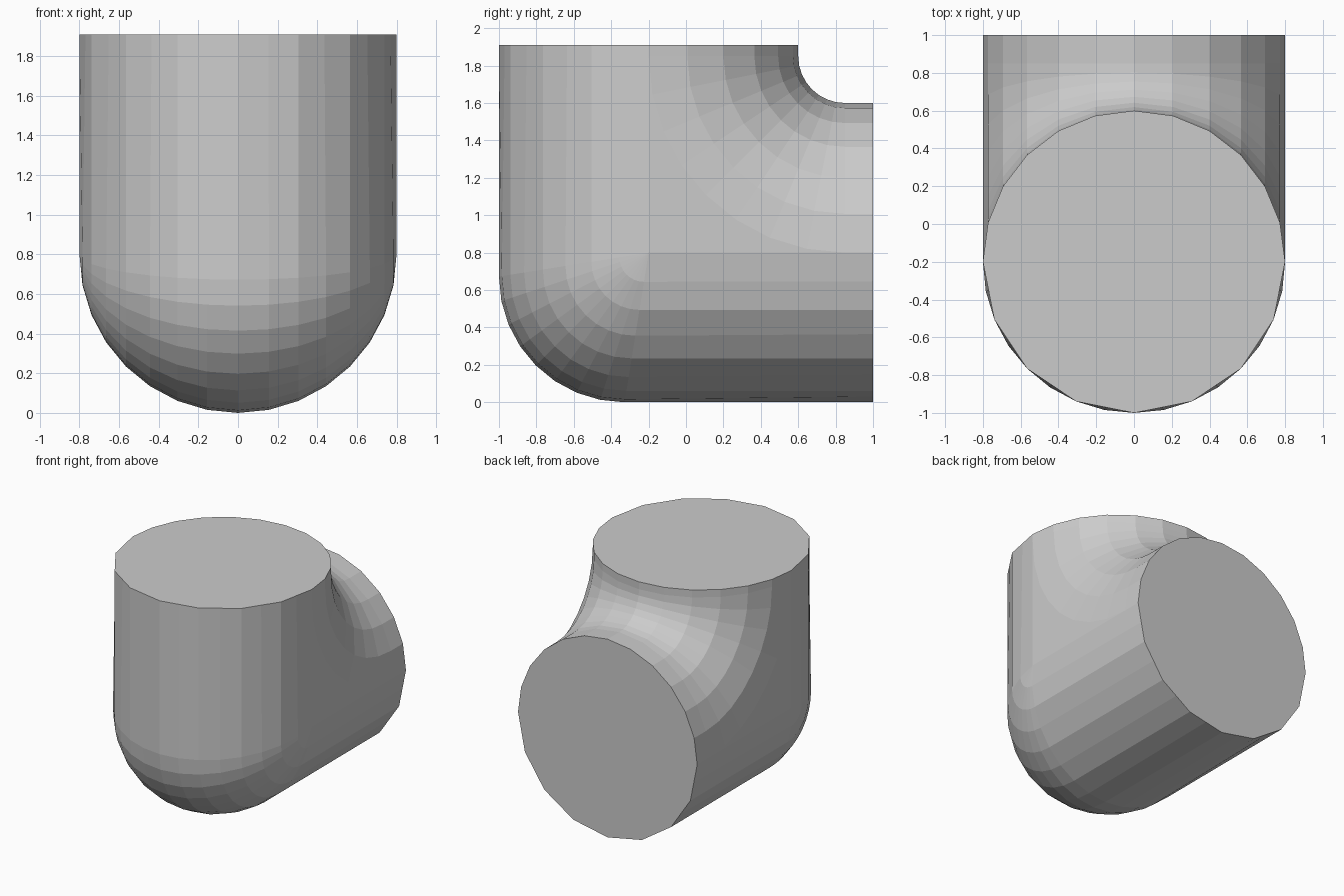
import bpy, bmesh
from math import sin, cos, pi

if "Cube" in bpy.data.objects:
    bpy.data.objects.remove(bpy.data.objects["Cube"])

R = 0.8                    # pipe radius
AY, AZ = -0.2, 0.8         # vertical axis y, horizontal axis z
TOP, BACK = 1.91, 1.0      # open ends
CY, CZ = 0.85, 1.85        # centre of the inner bend
STEPS = 8                  # facets along the bend


def inner_line(t):
    """Lengthwise line on the inner half: concentric bend."""
    x, h = R * cos(t), R * sin(t)
    r = CY - AY - h
    pts = [(x, AY + h, TOP)]
    for j in range(STEPS + 1):
        a = pi / 2 * j / STEPS
        pts.append((x, CY - r * cos(a), CZ - r * sin(a)))
    pts.append((x, BACK, AZ + h))
    return pts


def outer_line(k):
    """Lengthwise line on the outer half: rounded heel, coarser pipe ends."""
    def section(n):
        t = pi + pi * n / 16
        return R * cos(t), -R * sin(t)
    x, h = section(k)
    if k % 2:
        (x0, h0), (x1, h1) = section(k - 1), section(k + 1)
        ex, eh = (x0 + x1) / 2, (h0 + h1) / 2
    else:
        ex, eh = x, h
    r = 0.84 * h
    pts = [(ex, AY - eh, TOP)]
    for j in range(STEPS + 1):
        a = pi / 2 * j / STEPS
        pts.append((x, AY - h + r - r * cos(a), AZ - h + r - r * sin(a)))
    pts.append((ex, BACK, AZ - eh))
    return pts


# Elbow skin: 12 facets on the inside, 16 on the heel
lines = [inner_line(pi * i / 12) for i in range(13)]
lines += [outer_line(k) for k in range(17)]

bm = bmesh.new()
grid = [[bm.verts.new(p) for p in line] for line in lines]
n = len(grid)
for i in range(n):
    a, b = grid[i], grid[(i + 1) % n]
    for j in range(len(a) - 1):
        bm.faces.new((a[j], a[j + 1], b[j + 1], b[j]))

# End caps
bm.faces.new([line[0] for line in grid])
bm.faces.new([line[-1] for line in reversed(grid)])
bmesh.ops.remove_doubles(bm, verts=bm.verts, dist=0.0005)
bmesh.ops.recalc_face_normals(bm, faces=bm.faces)

mesh = bpy.data.meshes.new("pipe_elbow")
bm.to_mesh(mesh)
bm.free()
bpy.context.collection.objects.link(bpy.data.objects.new("pipe_elbow", mesh))
